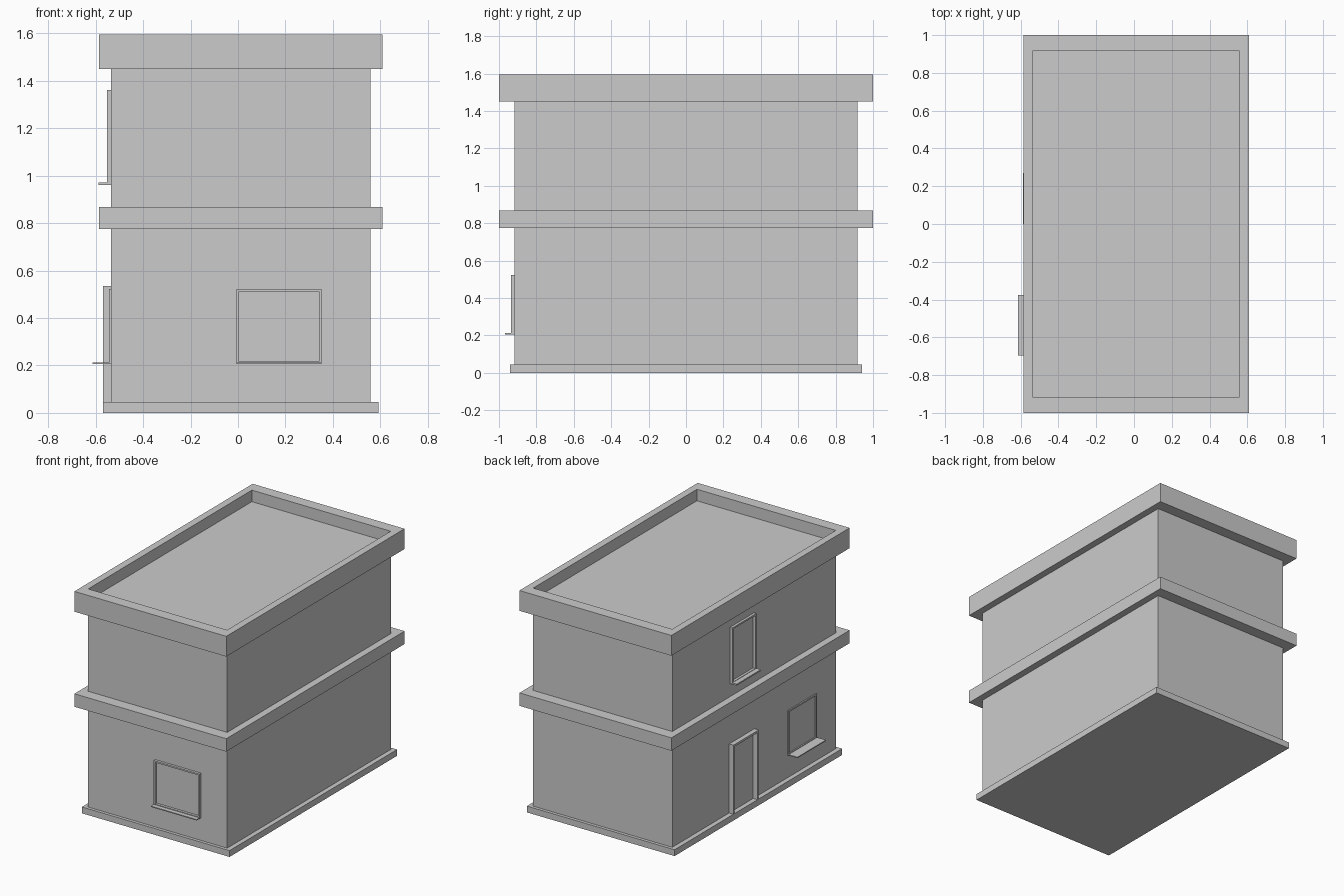
import bpy, bmesh
from mathutils import Matrix, Vector

if "Cube" in bpy.data.objects:
    bpy.data.objects.remove(bpy.data.objects["Cube"])

CX = 0.0115              # house centre in x
HX, HY = 0.5465, 0.918   # wall half sizes


def finish(name, bm):
    bmesh.ops.recalc_face_normals(bm, faces=bm.faces)
    me = bpy.data.meshes.new(name)
    bm.to_mesh(me)
    bm.free()
    ob = bpy.data.objects.new(name, me)
    bpy.context.collection.objects.link(ob)
    return ob


def stack(name, rings):
    """Closed solid through rectangles (half x, half y, z)."""
    bm = bmesh.new()
    loops = [[bm.verts.new((CX + sx * hx, sy * hy, z))
              for sx, sy in ((-1, -1), (1, -1), (1, 1), (-1, 1))]
             for hx, hy, z in rings]
    for a, b in zip(loops, loops[1:]):
        for i in range(4):
            j = (i + 1) % 4
            bm.faces.new((a[i], a[j], b[j], b[i]))
    bm.faces.new(loops[0])
    bm.faces.new(loops[-1])
    return finish(name, bm)


def add_box(bm, lo, hi):
    lo, hi = Vector(lo), Vector(hi)
    m = Matrix.Translation((lo + hi) / 2) @ Matrix.Diagonal((*(hi - lo), 1))
    bmesh.ops.create_cube(bm, size=1, matrix=m)


def frame(name, side, u0, u1, z0, z1, depth, t, bottom=True):
    """Raised surround on the front or left wall."""
    o = 0.004   # overlap into the wall
    pts = [(u0, z0), (u0, z1), (u1, z1), (u1, z0)]
    inz = z0 + t if bottom else z0
    inner = [(u0 + t, inz), (u0 + t, z1 - t), (u1 - t, z1 - t), (u1 - t, inz)]

    def pos(p, d):
        return (p[0], -HY - d, p[1]) if side == "front" else (CX - HX - d, p[0], p[1])
    bm = bmesh.new()
    fo, fi, bo, bi = [[bm.verts.new(pos(p, d)) for p in ring] for ring, d in
                      ((pts, depth), (inner, depth), (pts, -o), (inner, -o))]
    n = 4 if bottom else 3
    for i in range(n):
        j = (i + 1) % 4
        for a, b in ((fo, fi), (fi, bi), (bi, bo), (bo, fo)):
            bm.faces.new((a[i], a[j], b[j], b[i]))
    if not bottom:
        for i in (0, 3):
            bm.faces.new((fo[i], fi[i], bi[i], bo[i]))
    return finish(name, bm)


def sill(name, side, u0, u1, z0, z1, depth):
    bm = bmesh.new()
    if side == "front":
        add_box(bm, (u0, -HY - depth, z0), (u1, -HY + 0.004, z1))
    else:
        add_box(bm, (CX - HX - depth, u0, z0), (CX - HX + 0.004, u1, z1))
    return finish(name, bm)


# Main masses
stack("plinth", [(0.58, 0.94, 0), (0.58, 0.94, 0.045)])
stack("lower_walls", [(HX, HY, 0.045), (HX, HY, 0.775)])
stack("floor_band", [(0.5965, 1, 0.775), (0.5965, 1, 0.867)])
stack("upper_walls", [(HX, HY, 0.867), (HX, HY, 1.45)])

# Roof slab with sunken deck behind the parapet
stack("roof_parapet", [(0.5965, 1, 1.45), (0.5965, 1, 1.594),
                       (0.5455, HY, 1.594), (0.5455, HY, 1.512)])

# Front window
frame("front_window_frame", "front", -0.007, 0.352, 0.206, 0.523, 0.018, 0.011)
sill("front_window_sill", "front", -0.007, 0.352, 0.205, 0.212, 0.049)

# Left side door and windows
frame("door_frame", "left", -0.005, 0.28, 0.045, 0.535, 0.033, 0.015, bottom=False)
frame("side_window_frame", "left", -0.695, -0.375, 0.206, 0.523, 0.009, 0.011)
sill("side_window_sill", "left", -0.695, -0.375, 0.205, 0.212, 0.078)
frame("upper_window_frame", "left", 0.0, 0.27, 0.961, 1.36, 0.018, 0.012)
sill("upper_window_sill", "left", 0.0, 0.27, 0.96, 0.97, 0.052)
